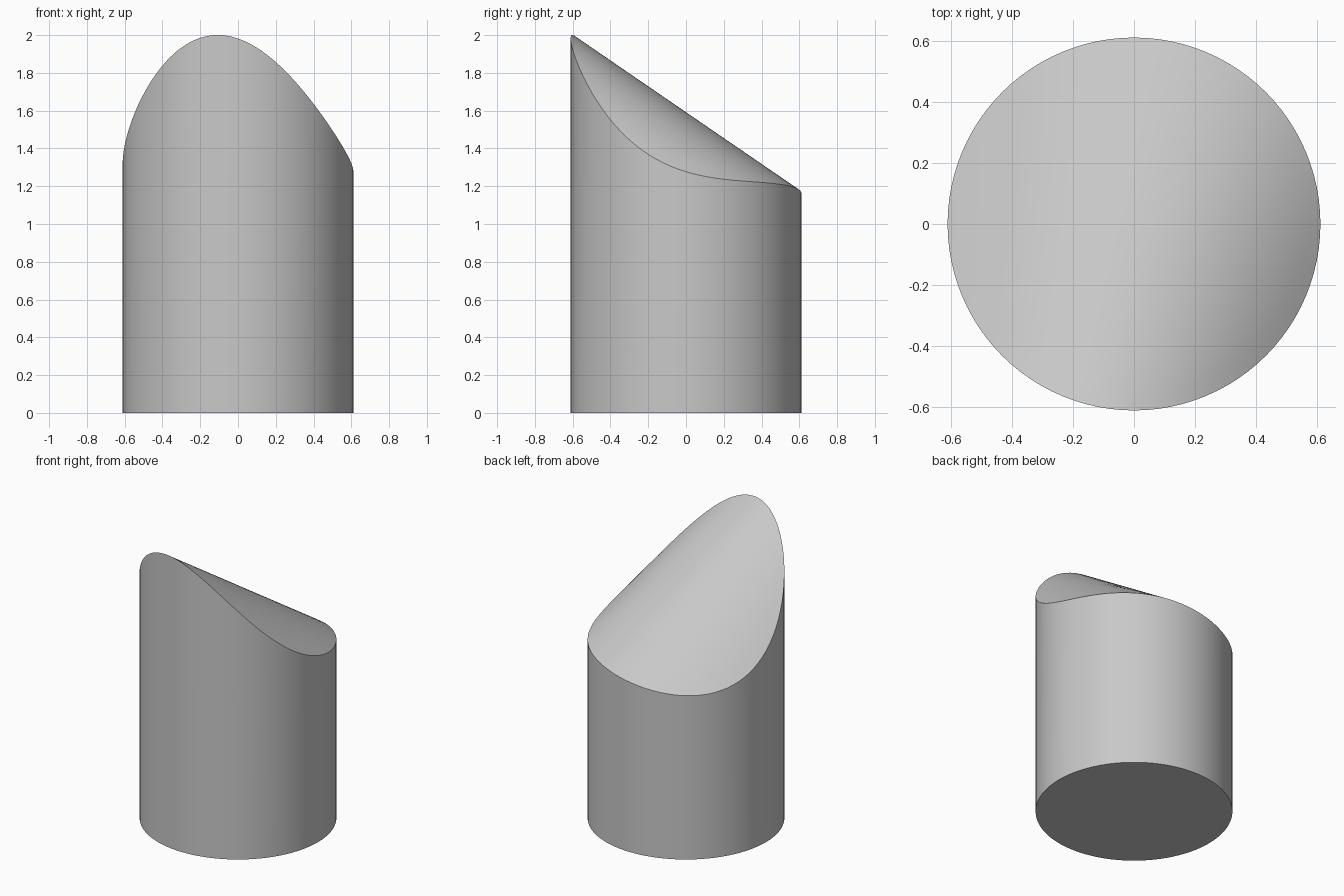
import bpy
import bmesh
import math

if "Cube" in bpy.data.objects:
    bpy.data.objects.remove(bpy.data.objects["Cube"])

RADIUS = 0.611
SEGMENTS = 96
RINGS = 14


def top_height(x, y):
    """Sloping saddle-backed cut: a straight ridge, falling away to both sides."""
    ridge_x = -0.02 + 0.24 * y
    tightness = 0.89 - 0.2 * y
    return 1.592 - 0.685 * y - (tightness * (x - ridge_x)) ** 2


def ring(bm, radius, height):
    verts = []
    for i in range(SEGMENTS):
        a = 2 * math.pi * i / SEGMENTS
        x, y = radius * math.cos(a), radius * math.sin(a)
        verts.append(bm.verts.new((x, y, height(x, y))))
    return verts


def bridge(bm, lower, upper):
    for i in range(SEGMENTS):
        j = (i + 1) % SEGMENTS
        bm.faces.new((lower[i], lower[j], upper[j], upper[i]))


bm = bmesh.new()

# Flat base and straight round wall
base = ring(bm, RADIUS, lambda x, y: 0.0)
bm.faces.new(base[::-1])
outer = ring(bm, RADIUS, top_height)
bridge(bm, base, outer)

# Curved sloping top, ring by ring to the middle
for k in range(RINGS - 1, 0, -1):
    inner = ring(bm, RADIUS * k / RINGS, top_height)
    bridge(bm, outer, inner)
    outer = inner
centre = bm.verts.new((0, 0, top_height(0, 0)))
for i in range(SEGMENTS):
    bm.faces.new((outer[i], outer[(i + 1) % SEGMENTS], centre))

mesh = bpy.data.meshes.new("cut_cylinder")
bm.to_mesh(mesh)
bm.free()

body = bpy.data.objects.new("cut_cylinder", mesh)
bpy.context.collection.objects.link(body)

grey = bpy.data.materials.new("light grey")
grey.diffuse_color = (0.58, 0.58, 0.58, 1.0)
grey.use_nodes = True
grey.node_tree.nodes["Principled BSDF"].inputs["Base Color"].default_value = grey.diffuse_color
mesh.materials.append(grey)

# Smooth faces, crisp rims
bpy.context.view_layer.objects.active = body
body.select_set(True)
bpy.ops.object.shade_smooth_by_angle(angle=math.radians(30))
